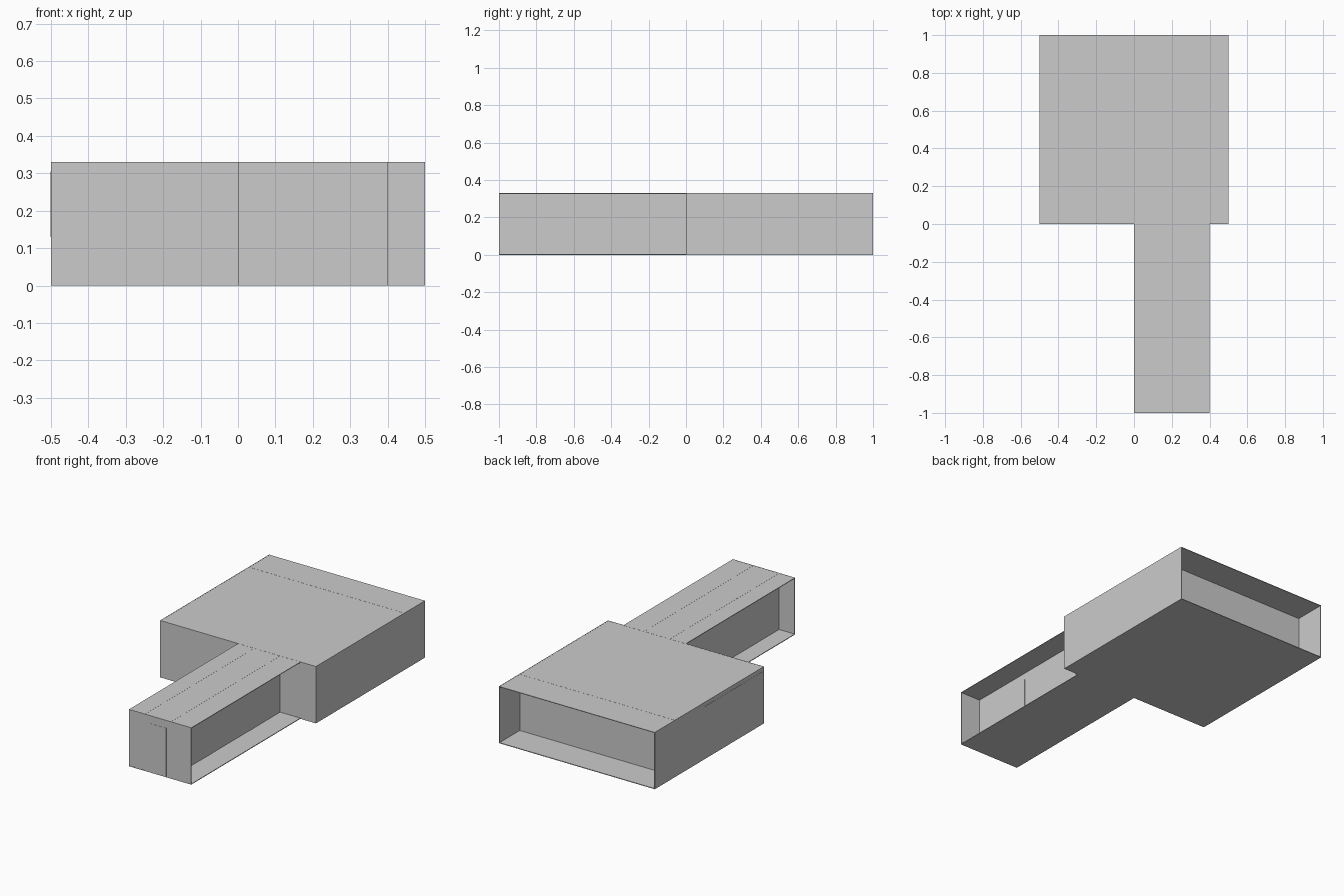
import bpy

if "Cube" in bpy.data.objects:
    bpy.data.objects.remove(bpy.data.objects["Cube"])

H = 0.33     # overall height
T = 0.004    # sheet thickness
E = 0.001    # small reveal so that panels and wall tops show as seams


def box(name, x0, x1, y0, y1, z0=0.0, z1=H):
    bpy.ops.mesh.primitive_cube_add(size=1, location=((x0 + x1) / 2, (y0 + y1) / 2, (z0 + z1) / 2))
    ob = bpy.context.object
    ob.name = name
    ob.scale = (x1 - x0, y1 - y0, z1 - z0)
    bpy.ops.object.transform_apply(location=False, rotation=False, scale=True)
    return ob


# Floors and roofs of the two wings
for part, x0, x1, y0, y1 in (("main", -0.5, 0.5, 0, 1), ("narrow", 0, 0.4, -1, 0)):
    box(part + "_floor", x0, x1, y0, y1, 0, T)
    box(part + "_roof", x0, x1, y0, y1, H - T, H - E / 2)

# Main wing: side walls, front wall and the wall set back behind the rear porch
box("main_left_wall", -0.5, -0.5 + T, 0, 1)
box("main_right_wall", 0.5 - T, 0.5, 0, 1)
box("main_front_wall", -0.5, 0.5, 0, T)
box("rear_porch_wall", -0.5, 0.5, 0.815 - T, 0.815)

# Narrow wing: end wall in two pieces and inner walls set back behind open galleries
box("end_wall_left", 0, 0.1, -1 + E, -1 + T)
box("end_wall_right", 0.1, 0.4, -1, -1 + T)
box("gallery_wall_left_front", 0.1, 0.1 + T, -1, -0.61)
box("gallery_wall_left_rear", 0.1 + E, 0.1 + T, -0.61, 0)
box("gallery_wall_right", 0.27 - T, 0.27, -1, 0)

# Flush doors
for i, (y0, y1) in enumerate(((-0.73, -0.61), (-0.28, -0.17))):
    box(f"gallery_door_{i + 1}", 0.27 - E, 0.27 + E, y0, y1, T, 0.285)
box("end_door", 0.13, 0.24, -1 - E, -1 + E, T, 0.285)

# Flush panel on the left side, low fitting inside the right wall
box("left_side_panel", -0.5 - E, -0.5 + E, 0.02, 0.545, 0.13, 0.305)
box("low_fitting", 0.37, 0.5, 0.22, 0.555, 0, 0.08)
